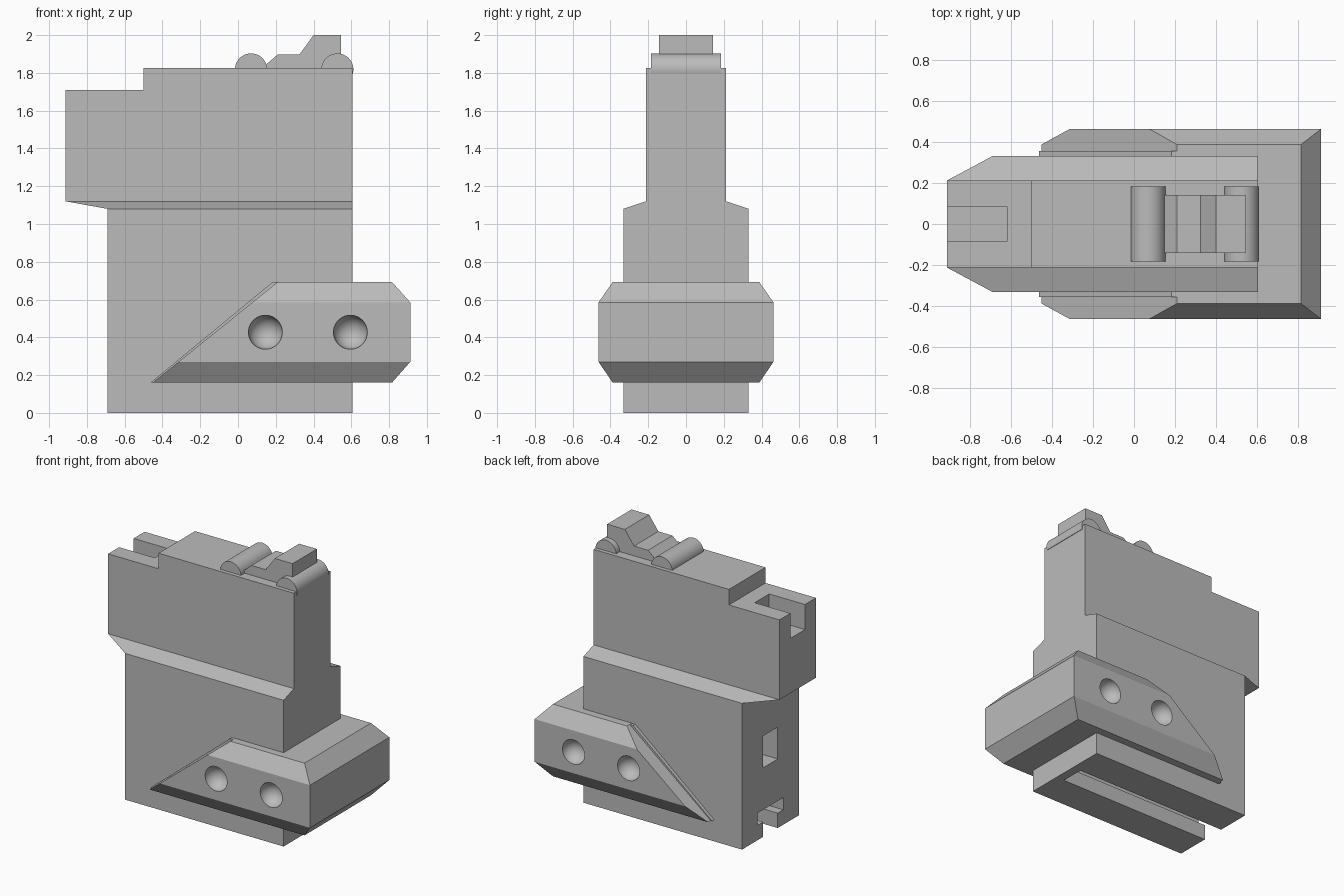
import bpy
import bmesh
from math import radians
from mathutils import Matrix, Vector

cube = bpy.data.objects.get("Cube")
if cube:
    bpy.data.objects.remove(cube, do_unlink=True)

GREY = bpy.data.materials.new("plain_grey")
GREY.use_nodes = True
COLOUR = (0.5, 0.5, 0.5, 1)
GREY.diffuse_color = COLOUR
GREY.node_tree.nodes["Principled BSDF"].inputs["Base Color"].default_value = COLOUR


def make(name, bm):
    """Turn a bmesh into an object."""
    bmesh.ops.recalc_face_normals(bm, faces=bm.faces[:])
    mesh = bpy.data.meshes.new(name)
    bm.to_mesh(mesh)
    bm.free()
    mesh.materials.append(GREY)
    obj = bpy.data.objects.new(name, mesh)
    bpy.context.collection.objects.link(obj)
    return obj


def stack(name, rings):
    """Loft rectangles given as (z, x_min, x_max, half_width)."""
    bm = bmesh.new()
    loops = [[bm.verts.new(p) for p in ((a, -w, z), (b, -w, z), (b, w, z), (a, w, z))]
             for z, a, b, w in rings]
    bm.faces.new(loops[0])
    bm.faces.new(loops[-1])
    for low, high in zip(loops, loops[1:]):
        for i in range(4):
            j = (i + 1) % 4
            bm.faces.new((low[i], low[j], high[j], high[i]))
    return make(name, bm)


def prism(name, profile, half):
    """Extrude an (x, z) profile across the width."""
    bm = bmesh.new()
    face = bm.faces.new([bm.verts.new((x, -half, z)) for x, z in profile])
    new = bmesh.ops.extrude_face_region(bm, geom=[face])["geom"]
    bmesh.ops.translate(bm, vec=(0, 2 * half, 0),
                        verts=[v for v in new if isinstance(v, bmesh.types.BMVert)])
    return make(name, bm)


def slice_off(bm, point, normal):
    """Remove everything on the normal's side of a plane and close the gap."""
    cut = bmesh.ops.bisect_plane(bm, geom=bm.verts[:] + bm.edges[:] + bm.faces[:],
                                 plane_co=point, plane_no=normal, clear_outer=True)
    edges = [e for e in cut["geom_cut"] if isinstance(e, bmesh.types.BMEdge)]
    bmesh.ops.holes_fill(bm, edges=edges)


def subtract(target, cutter):
    mod = target.modifiers.new("cut", "BOOLEAN")
    mod.operation = "DIFFERENCE"
    mod.solver = "EXACT"
    mod.object = cutter
    bpy.context.view_layer.objects.active = target
    bpy.ops.object.modifier_apply(modifier=mod.name)
    bpy.data.objects.remove(cutter, do_unlink=True)


def cut_box(target, x0, x1, half, z0, z1):
    subtract(target, stack("cutter", [(z0, x0, x1, half), (z1, x0, x1, half)]))


def cut_rail_slot(target):
    cut_box(target, -0.8, 0.54, 0.085, -0.1, 0.15)
    cut_box(target, -0.8, 0.54, 0.15, 0.11, 0.2)


def smooth(obj):
    bpy.ops.object.select_all(action="DESELECT")
    obj.select_set(True)
    bpy.context.view_layer.objects.active = obj
    bpy.ops.object.shade_smooth_by_angle(angle=radians(25))


# Main body: wide base, sloped shoulder and narrow overhanging upper block
body = stack("body", [(0, -0.69, 0.605, 0.332), (1.08, -0.69, 0.605, 0.332),
                      (1.12, -0.912, 0.605, 0.213), (1.825, -0.912, 0.605, 0.213)])
cut_box(body, -1.1, -0.5, 0.4, 1.71, 2)            # step in the top
cut_box(body, -1.1, -0.62, 0.085, 1.525, 1.9)      # notch in the top end
cut_box(body, -0.8, -0.39, 0.085, 0.51, 0.745)     # square socket
cut_rail_slot(body)

# Chamfered bumper wrapped around the base, sliced at a slant
bumper = stack("bumper", [(0.16, -0.7, 0.815, 0.388), (0.27, -0.7, 0.912, 0.463),
                          (0.585, -0.7, 0.912, 0.463), (0.693, -0.7, 0.815, 0.388)])
bm = bmesh.new()
bm.from_mesh(bumper.data)
slice_off(bm, Vector((-0.452, 0, 0.16)), Vector((-0.533, 0, 0.662)))
bmesh.ops.recalc_face_normals(bm, faces=bm.faces[:])
bm.to_mesh(bumper.data)
bm.free()
cut_rail_slot(bumper)

# Round dimples in both bumper sides
for side in (-1, 1):
    for x in (0.145, 0.595):
        bm = bmesh.new()
        bmesh.ops.create_uvsphere(bm, u_segments=32, v_segments=20, radius=0.09,
                                  matrix=Matrix.Translation((x, side * 0.465, 0.427)))
        subtract(bumper, make("cutter", bm))
smooth(bumper)

# Thin backing plate showing along the slanted edge
backing = prism("bumper_backing", [(-0.463, 0.16), (0.5, 0.16), (0.5, 0.692), (0.182, 0.692)], 0.357)
cut_rail_slot(backing)

# Half-round bars on top
for name, x in (("rear_bar", 0.069), ("front_bar", 0.526)):
    bm = bmesh.new()
    bmesh.ops.create_cone(bm, cap_ends=True, segments=48, radius1=0.085, radius2=0.085,
                          depth=0.368, matrix=Matrix.Translation((x, 0, 1.818))
                          @ Matrix.Rotation(radians(90), 4, "X"))
    slice_off(bm, Vector((0, 0, 1.797)), Vector((0, 0, -1)))
    smooth(make(name, bm))

# Stepped lever between the bars
prism("top_lever", [(0.1, 1.8), (0.545, 1.8), (0.545, 2), (0.4, 2), (0.325, 1.897),
                    (0.21, 1.897), (0.15, 1.845), (0.1, 1.845)], 0.142)
